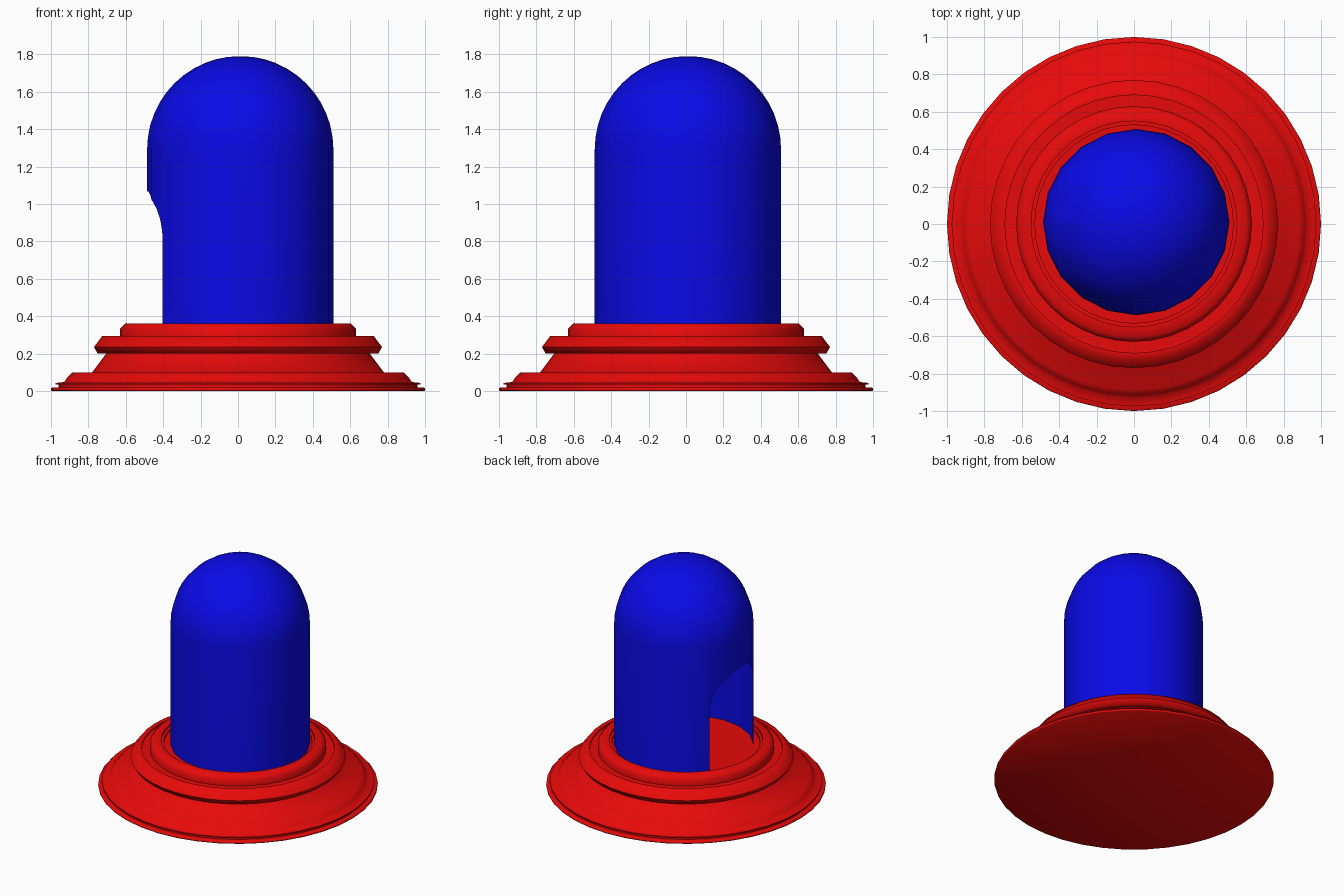
import bpy, bmesh, math
from mathutils import Vector

if "Cube" in bpy.data.objects:
    bpy.data.objects.remove(bpy.data.objects["Cube"])


def material(name, color):
    m = bpy.data.materials.new(name)
    m.diffuse_color = color
    m.use_nodes = True
    m.node_tree.nodes["Principled BSDF"].inputs["Base Color"].default_value = m.diffuse_color
    return m


def lathe(profile, sides):
    """Revolve (radius, height) points around z."""
    bm = bmesh.new()
    verts = [bm.verts.new((r, 0, z)) for r, z in profile]
    edges = [bm.edges.new(p) for p in zip(verts, verts[1:])]
    bmesh.ops.spin(bm, geom=verts + edges, cent=(0, 0, 0), axis=(0, 0, 1),
                   angle=2 * math.pi, steps=sides, use_merge=True)
    bmesh.ops.remove_doubles(bm, verts=bm.verts, dist=1e-5)
    bmesh.ops.recalc_face_normals(bm, faces=bm.faces)
    return bm


def finish(bm, name, mat, location=(0, 0, 0), angle=30):
    mesh = bpy.data.meshes.new(name)
    bm.to_mesh(mesh)
    bm.free()
    ob = bpy.data.objects.new(name, mesh)
    ob.location = location
    mesh.materials.append(mat)
    bpy.context.collection.objects.link(ob)
    bpy.ops.object.select_all(action='DESELECT')
    ob.select_set(True)
    bpy.context.view_layer.objects.active = ob
    bpy.ops.object.shade_smooth_by_angle(angle=math.radians(angle))
    return ob


red = material("red", (0.8, 0.003, 0.003, 1))
blue = material("blue", (0.003, 0.003, 0.8, 1))

# Stepped round base with a recessed floor
base_profile = [
    (0, 0), (0.995, 0), (1.0, 0.004), (1.0, 0.014), (0.995, 0.018), (0.96, 0.018),
    (0.96, 0.035), (0.975, 0.035), (0.975, 0.043), (0.93, 0.048), (0.915, 0.07),
    (0.885, 0.10), (0.78, 0.10), (0.705, 0.20), (0.75, 0.20), (0.77, 0.235),
    (0.725, 0.295), (0.69, 0.295), (0.69, 0.285), (0.63, 0.285), (0.63, 0.335),
    (0.605, 0.36), (0.55, 0.36), (0.55, 0.345), (0.53, 0.345), (0.53, 0.325), (0, 0.325),
]
finish(lathe(base_profile, 40), "base", red, angle=62)

# Hollow domed shell
R, spring, rings = 0.498, 1.293, 12
dome_profile = [(R, 0.325)] + [
    (R * math.cos(a), spring + R * math.sin(a))
    for a in (i * math.pi / 2 / rings for i in range(rings))] + [(0, spring + R * 0.995)]
bm = lathe(dome_profile, 20)

# Arched doorway on the left: split the wall along each side of a convex outline
half, arch_z, n = 0.27, 0.80, 14
outline = [(half, 0.0)] + [
    (half * math.cos(i * math.pi / n), arch_z + half * math.sin(i * math.pi / n))
    for i in range(n + 1)] + [(-half, 0.0)]
inside = [f for f in bm.faces if f.calc_center_median().x < 0]
for (y0, z0), (y1, z1) in zip(outline, outline[1:]):
    co, no = Vector((0, y0, z0)), Vector((0, z1 - z0, y0 - y1))
    geom = set(inside)
    for f in inside:
        geom.update(f.edges)
        geom.update(f.verts)
    res = bmesh.ops.bisect_plane(bm, geom=list(geom), plane_co=co, plane_no=no, dist=1e-5)
    faces = {g for g in res["geom"] if isinstance(g, bmesh.types.BMFace)}
    inside = [f for f in faces if (f.calc_center_median() - co).dot(no) < 0]
bmesh.ops.delete(bm, geom=inside, context='FACES')
finish(bm, "dome_shell", blue, (0.012, 0.01, 0), 40)
